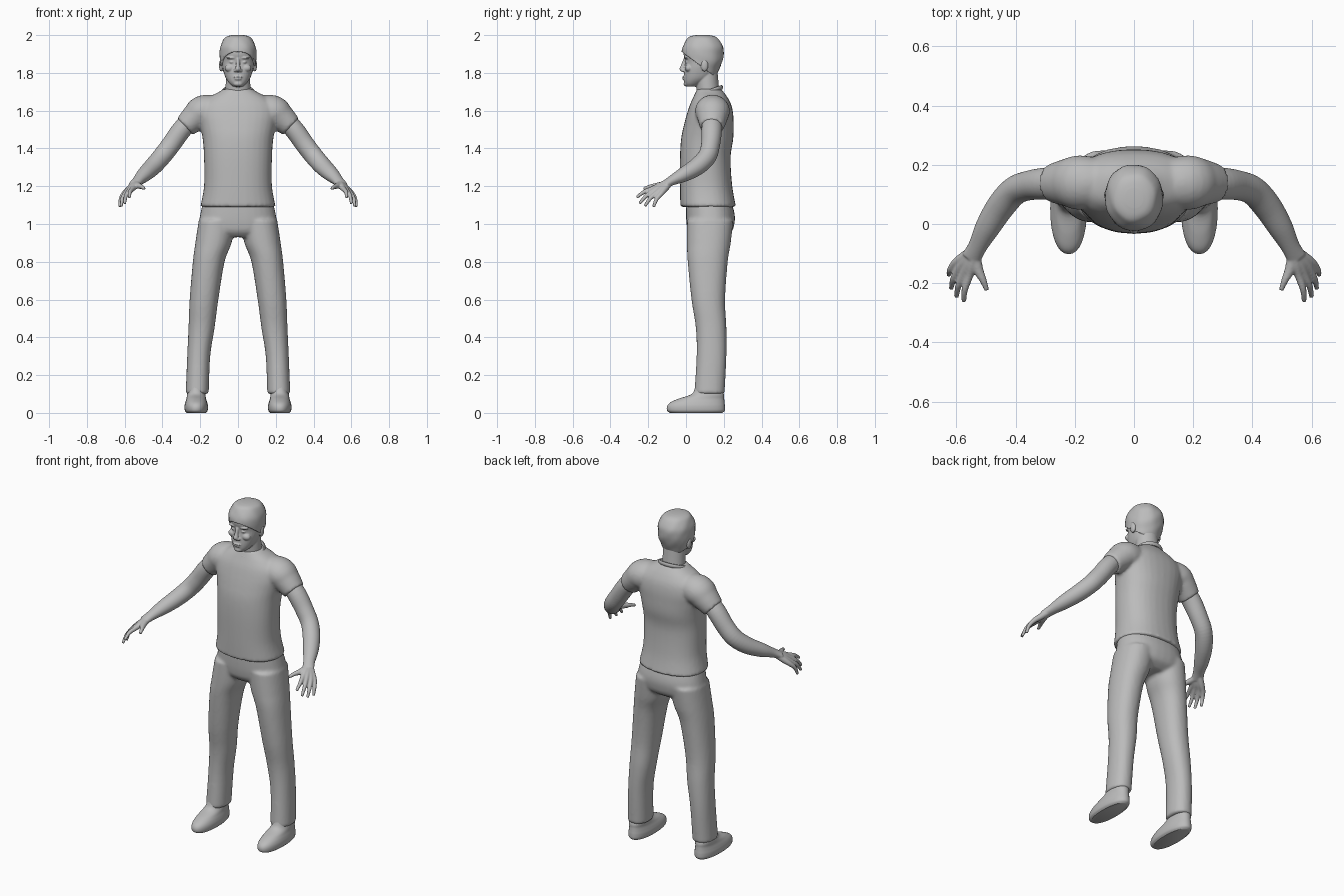
import bpy, bmesh, math
from mathutils import Vector, Matrix

if "Cube" in bpy.data.objects:
    bpy.data.objects.remove(bpy.data.objects["Cube"], do_unlink=True)

grey = bpy.data.materials.new("plain grey")
grey.use_nodes = True
grey.diffuse_color = (0.5, 0.5, 0.5, 1)
grey.node_tree.nodes["Principled BSDF"].inputs["Base Color"].default_value = (0.5, 0.5, 0.5, 1)


def resample(rows, steps):
    """Catmull-Rom interpolation through rows of (x, y, z, a, b)."""
    out = []
    for i in range(len(rows) - 1):
        p = [rows[max(i - 1, 0)], rows[i], rows[i + 1], rows[min(i + 2, len(rows) - 1)]]
        for k in range(steps):
            t = k / steps
            out.append([b + t / 2 * (c - a + t * (2 * a - 5 * b + 4 * c - d + t * (3 * (b - c) + d - a)))
                        for a, b, c, d in zip(*p)])
    return out + [list(rows[-1])]


def loft(bm, rows, flat=False, power=2.0, sides=32, steps=5):
    """Skin capped elliptical rings along a path; flat keeps the rings level."""
    rows = resample(rows, steps)
    centres = [Vector(r[:3]) for r in rows]
    rings = []
    for i, (c, r) in enumerate(zip(centres, rows)):
        u, v = Vector((1, 0, 0)), Vector((0, 1, 0))
        if not flat:
            d = (centres[min(i + 1, len(rows) - 1)] - centres[max(i - 1, 0)]).normalized()
            u = Vector((0, 0, 1)).cross(d).normalized()
            v = d.cross(u)
        ring = []
        for k in range(sides):
            t = math.tau * k / sides
            ca, sa = math.cos(t), math.sin(t)
            x = math.copysign(abs(ca) ** (2 / power), ca) * r[3]
            y = math.copysign(abs(sa) ** (2 / power), sa) * r[4]
            ring.append(bm.verts.new(c + u * x + v * y))
        rings.append(ring)
    for lo, hi in zip(rings, rings[1:]):
        for k in range(sides):
            n = (k + 1) % sides
            bm.faces.new((lo[k], lo[n], hi[n], hi[k]))
    bm.faces.new(rings[0][::-1])
    bm.faces.new(rings[-1])


def profile(rows, cx=0, grow=0):
    """Turn (z, half width, front y, back y) into ring rows."""
    return [(cx, (f + b) / 2, z, w + grow, (b - f) / 2 + grow) for z, w, f, b in rows]


def ball(bm, centre, size):
    bmesh.ops.create_icosphere(bm, subdivisions=3, radius=1,
                               matrix=Matrix.Translation(centre) @ Matrix.Diagonal((*size, 1)))


def finish(name, bm, voxel=0, smooth=3, mirror=False, angle=40):
    bmesh.ops.recalc_face_normals(bm, faces=bm.faces)
    mesh = bpy.data.meshes.new(name)
    bm.to_mesh(mesh)
    bm.free()
    mesh.materials.append(grey)
    mesh.polygons.foreach_set("use_smooth", [True] * len(mesh.polygons))
    ob = bpy.data.objects.new(name, mesh)
    bpy.context.collection.objects.link(ob)
    if voxel:
        m = ob.modifiers.new("blend", "REMESH")
        m.mode, m.voxel_size, m.use_smooth_shade = "VOXEL", voxel, True
        m = ob.modifiers.new("soften", "SMOOTH")
        m.factor, m.iterations = 0.5, smooth
    else:
        bpy.ops.object.select_all(action="DESELECT")
        ob.select_set(True)
        bpy.context.view_layer.objects.active = ob
        bpy.ops.object.shade_smooth_by_angle(angle=math.radians(angle))
    if mirror:
        m = ob.modifiers.new("mirror", "MIRROR")
        m.use_mirror_merge = False
    return ob


# Shirt: torso and short sleeves blended together
bm = bmesh.new()
loft(bm, profile([(1.09, .2, -.03, .265), (1.2, .18, -.032, .245), (1.35, .18, -.032, .236),
                  (1.45, .187, -.026, .25), (1.52, .2, -.012, .252), (1.58, .212, .004, .25),
                  (1.63, .2, .02, .24), (1.67, .155, .038, .22), (1.7, .1, .052, .198),
                  (1.715, .078, .058, .186)]), True, 2.3)
for s in (1, -1):
    loft(bm, [(.08 * s, .14, 1.6, .075, .075), (.18 * s, .14, 1.598, .092, .085),
              (.23 * s, .14, 1.562, .08, .074), (.281 * s, .137, 1.515, .064, .06)])
finish("shirt", bm, .009, 5)

# Collar band
bm = bmesh.new()
ring = [(math.cos(t) * .079, math.sin(t) * .07) for t in (math.tau * k / 48 for k in range(48))]
loops = []
for x, y in ring:
    out = Vector((x, y, 0)).normalized()
    c = Vector((x, y + .119, 1.7 + y * .34))
    loops.append([bm.verts.new(c + out * .007 * math.cos(a) + Vector((0, 0, .012 * math.sin(a))))
                  for a in (math.tau * k / 10 for k in range(10))])
for i in range(48):
    for k in range(10):
        a, b = loops[i], loops[(i + 1) % 48]
        bm.faces.new((a[k], b[k], b[(k + 1) % 10], a[(k + 1) % 10]))
finish("collar", bm)

# Trousers: hips and legs blended together
bm = bmesh.new()
loft(bm, profile([(.93, .13, .04, .2), (.96, .19, .012, .242), (1.0, .207, .003, .256),
                  (1.05, .2, 0, .258), (1.12, .185, 0, .24)]), True, 2.3)
for s in (1, -1):
    loft(bm, [(.11 * s, .128, 1.02, .098, .122), (.13 * s, .121, .9, .096, .116),
              (.155 * s, .115, .8, .084, .106), (.18 * s, .118, .6, .076, .089),
              (.193 * s, .133, .45, .069, .081), (.208 * s, .135, .3, .061, .079),
              (.216 * s, .124, .1, .061, .08)], True, 2.2)
finish("trousers", bm, .009, 5)

# Shoes
bm = bmesh.new()
loft(bm, profile([(0, .05, -.085, .192), (.012, .06, -.1, .205), (.035, .062, -.1, .206),
                  (.055, .058, -.083, .204), (.075, .052, -.04, .202), (.1, .048, .03, .2),
                  (.14, .04, .05, .18)], .221), True, 2.2)
finish("shoes", bm, mirror=True)

# Arms with hands
bm = bmesh.new()
loft(bm, [(.24, .137, 1.56, .05, .05), (.3, .136, 1.497, .054, .052), (.355, .13, 1.42, .05, .051),
          (.403, .112, 1.358, .049, .05), (.45, .06, 1.305, .048, .047),
          (.495, -.012, 1.262, .042, .039), (.528, -.075, 1.23, .032, .026),
          (.55, -.115, 1.207, .034, .02)])
wrist = Vector((.532, -.082, 1.225))
fingers = [((.557, -.175, 1.187), (.575, -.262, 1.14)), ((.575, -.167, 1.178), (.6, -.246, 1.108)),
           ((.592, -.15, 1.168), (.618, -.218, 1.094)), ((.604, -.132, 1.16), (.626, -.172, 1.09))]
for knuckle, tip in fingers:
    k, t = Vector(knuckle), Vector(tip)
    mid = k.lerp(t, .5) + Vector((.006, -.004, .006))
    loft(bm, [(*wrist.lerp(k, .1), .018, .018), (*wrist.lerp(k, .6), .018, .018), (*k, .014, .014),
              (*mid, .011, .011), (*t, .008, .008)], sides=16)
loft(bm, [(.54, -.095, 1.215, .02, .018), (.528, -.15, 1.203, .018, .016),
          (.51, -.19, 1.197, .012, .012), (.497, -.224, 1.187, .008, .008)], sides=16)
finish("arms", bm, .0045, 3, True)

# Head, neck and face
skull = [(1.727, .026, .005, .05), (1.745, .046, -.008, .09), (1.775, .066, -.011, .14),
         (1.82, .08, -.008, .165), (1.86, .086, -.004, .182), (1.9, .088, -.013, .19),
         (1.94, .084, -.008, .187), (1.97, .066, .015, .163), (1.985, .046, .035, .14),
         (1.991, .02, .065, .11)]
bm = bmesh.new()
loft(bm, profile(skull), True, 2.2)
loft(bm, [(0, .125, 1.64, .07, .062), (0, .115, 1.72, .066, .06), (0, .108, 1.82, .062, .058)], True)
# Nose
loft(bm, [(0, -.004, 1.875, .009, .01), (0, -.014, 1.845, .01, .011), (0, -.02, 1.82, .015, .015),
          (0, -.012, 1.806, .014, .012)], True, sides=16)
ball(bm, (0, -.01, 1.778), (.024, .01, .005))
ball(bm, (0, -.009, 1.767), (.02, .01, .005))
ball(bm, (0, .004, 1.742), (.026, .017, .014))
for s in (1, -1):
    ball(bm, (.034 * s, .004, 1.88), (.028, .015, .007))
    ball(bm, (.033 * s, .005, 1.857), (.013, .011, .007))
    ball(bm, (.045 * s, .014, 1.825), (.026, .02, .02))
    ball(bm, (.014 * s, -.014, 1.812), (.009, .01, .007))
    ball(bm, (.089 * s, .098, 1.84), (.012, .02, .033))
finish("head", bm, .0038, 3)

# Hair: enlarged skull cut along a sloping hairline
bm = bmesh.new()
loft(bm, profile([(z + .009 * (z > 1.95), w, f, b) for z, w, f, b in skull], 0, .01), True, 2.1)
bmesh.ops.bisect_plane(bm, geom=bm.verts[:] + bm.edges[:] + bm.faces[:], clear_inner=True,
                       plane_co=(0, -.02, 1.91), plane_no=(0, .75, 1))
for v in bm.verts:
    wave = math.sin(v.co.x * 70 + v.co.z * 25) * math.sin(v.co.y * 60 + v.co.z * 40)
    v.co.xy += (v.co.xy - Vector((0, .09))) * .022 * wave
hair = finish("hair", bm, angle=60)
m = hair.modifiers.new("thickness", "SOLIDIFY")
m.thickness = .016
